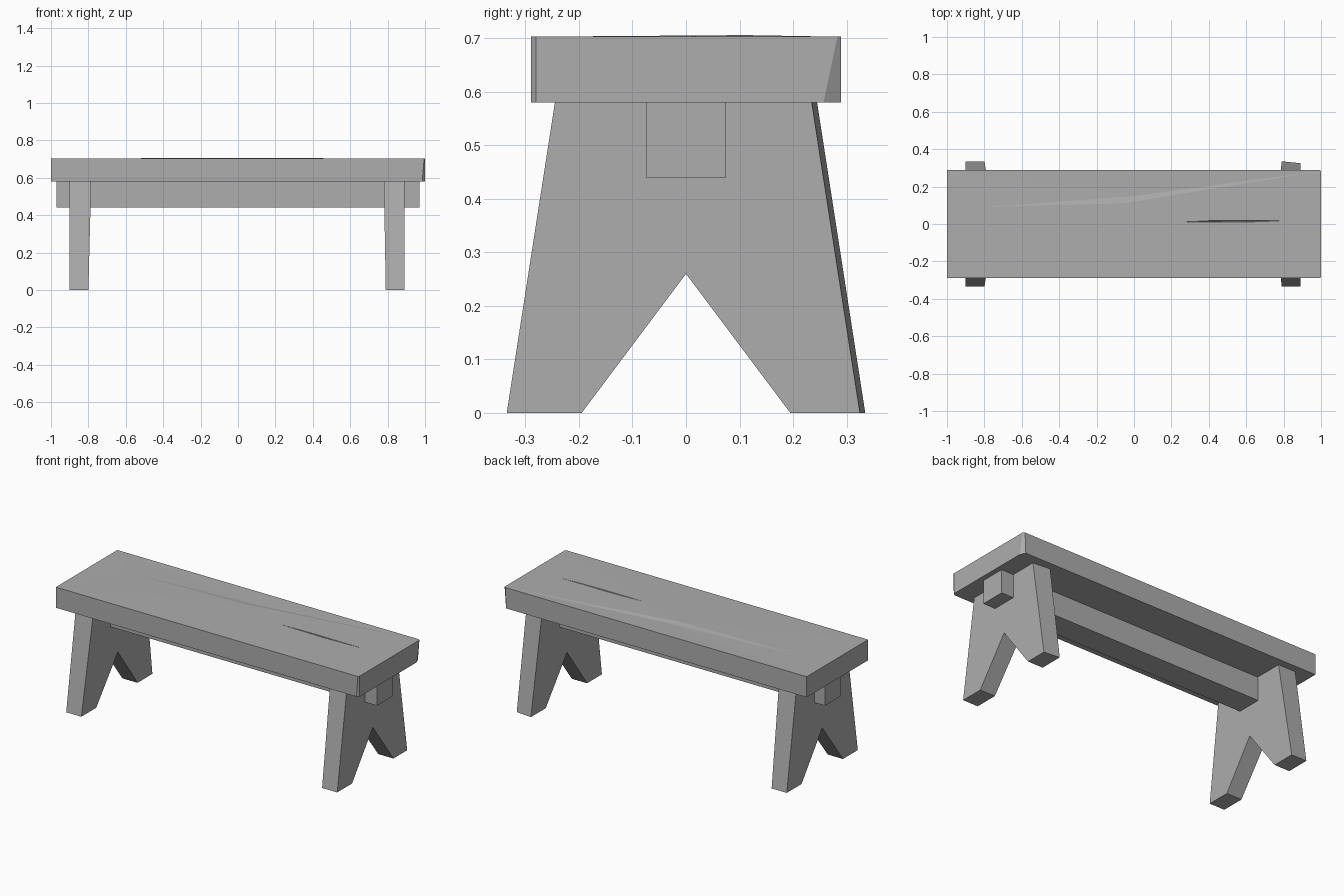
import bpy, bmesh

old = bpy.data.objects.get("Cube")
if old:
    bpy.data.objects.remove(old, do_unlink=True)

wood = bpy.data.materials.new("plain_grey_wood")
wood.use_nodes = True
GREY = (0.42, 0.42, 0.42, 1)
wood.diffuse_color = GREY
wood.node_tree.nodes["Principled BSDF"].inputs["Base Color"].default_value = GREY


def finish(bm, name):
    """Turn a bmesh into a flat-shaded wooden object."""
    bmesh.ops.recalc_face_normals(bm, faces=bm.faces)
    mesh = bpy.data.meshes.new(name)
    bm.to_mesh(mesh)
    bm.free()
    mesh.materials.append(wood)
    obj = bpy.data.objects.new(name, mesh)
    bpy.context.collection.objects.link(obj)
    return obj


def loft(name, ring_a, ring_b):
    """Solid between two matching outlines."""
    bm = bmesh.new()
    a = [bm.verts.new(p) for p in ring_a]
    b = [bm.verts.new(p) for p in ring_b]
    n = len(a)
    for i in range(n):
        j = (i + 1) % n
        bm.faces.new((a[i], a[j], b[j], b[i]))
    bm.faces.new(a[::-1])
    bm.faces.new(b)
    return finish(bm, name)


# Seat plank: two worn corners at one end and a shallow ridge along the top
HALF, BOTTOM, TOP = 0.29, 0.58, 0.703
plan_top = [(-1, -HALF), (0.995, -HALF), (1, -0.28), (1, 0.283), (0.99, HALF), (-1, HALF)]
plan_low = [(-1, -HALF), (0.985, -HALF), (1, -0.28), (1, 0.257), (0.985, HALF), (-1, HALF)]
bm = bmesh.new()
top = [bm.verts.new((x, y, TOP)) for x, y in plan_top]
low = [bm.verts.new((x, y, BOTTOM)) for x, y in plan_low]
for i in range(6):
    j = (i + 1) % 6
    bm.faces.new((top[i], top[j], low[j], low[i]))
bm.faces.new(low[::-1])
start = bm.verts.new((-0.8, 0.09, TOP))
crest = bm.verts.new((-0.06, 0.11, TOP + 0.003))
dip = bm.verts.new((0, 0.15, TOP - 0.003))
for loop in ((top[0], start, top[5]), (top[0], crest, start), (top[0], top[1], crest),
             (top[1], top[2], crest), (top[2], top[3], crest), (start, crest, dip),
             (crest, top[3], dip), (top[3], top[4], dip), (top[4], top[5], dip),
             (top[5], start, dip)):
    bm.faces.new(loop)
seat = finish(bm, "seat")

# Thin split in the seat, cut with a wedge
split = loft("split_cutter",
             [(0.25, 0.009, 0.72), (0.55, 0.005, 0.72), (0.83, 0.02, 0.72), (0.55, 0.023, 0.72)],
             [(0.3, 0.014, 0.692), (0.55, 0.014, 0.692), (0.8, 0.019, 0.692), (0.55, 0.016, 0.692)])
split.hide_render = True
cut = seat.modifiers.new("split", 'BOOLEAN')
cut.operation = 'DIFFERENCE'
cut.solver = 'EXACT'
cut.object = split
bpy.context.view_layer.objects.active = seat
bpy.ops.object.modifier_apply(modifier=cut.name)
bpy.data.objects.remove(split, do_unlink=True)


# Splayed board legs with a V notch
def leg_outline(x_low, x_high, back_trim):
    shape = [(-0.335, 0), (-0.195, 0), (0, 0.26), (0.195, 0),
             (0.335 - back_trim, 0), (0.245 - back_trim, BOTTOM), (-0.245, BOTTOM)]
    return [(x_low + (x_high - x_low) * z / BOTTOM, y, z) for y, z in shape]


loft("right_leg", leg_outline(-0.9, -0.9, 0), leg_outline(-0.8, -0.785, 0))
loft("left_leg", leg_outline(0.89, 0.89, 0.01), leg_outline(0.79, 0.78, 0))

# Stretcher beam passing through both legs
beam = [(-0.075, 0.44), (0.075, 0.44), (0.075, BOTTOM), (-0.075, BOTTOM)]
loft("stretcher", [(-0.97, y, z) for y, z in beam], [(0.97, y, z) for y, z in beam])
